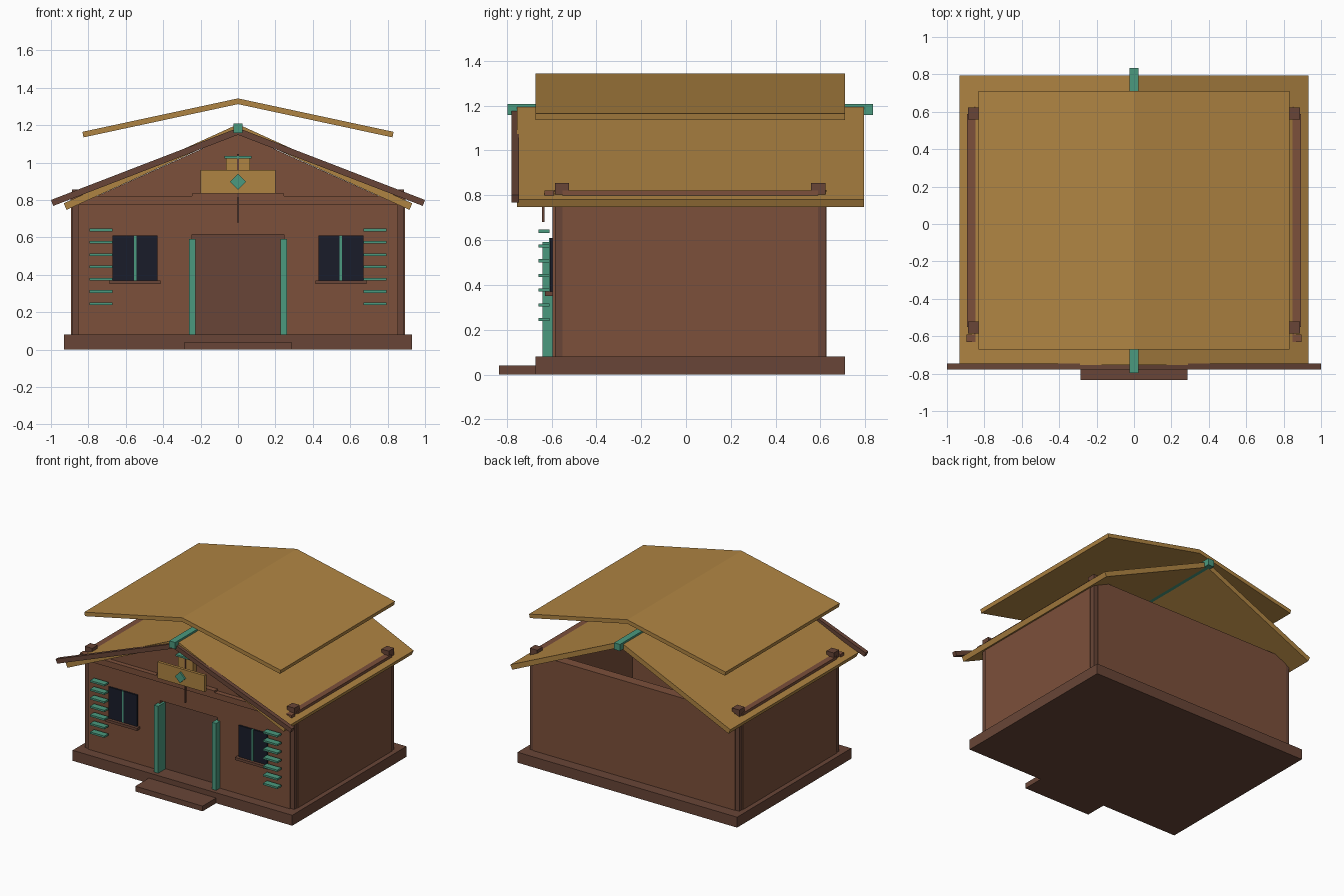
import bpy, bmesh
from math import hypot

if "Cube" in bpy.data.objects:
    bpy.data.objects.remove(bpy.data.objects["Cube"])


def material(name, rgb):
    m = bpy.data.materials.new(name)
    m.diffuse_color = (*rgb, 1)
    m.use_nodes = True
    m.node_tree.nodes["Principled BSDF"].inputs["Base Color"].default_value = m.diffuse_color
    return m


WALL = material("wall_brown", (0.20, 0.08, 0.043))
TRIM = material("trim_brown", (0.14, 0.06, 0.038))
GOLD = material("roof_gold", (0.43, 0.23, 0.055))
TEAL = material("teal", (0.07, 0.32, 0.21))
GLASS = material("dark_glass", (0.010, 0.012, 0.023))


def prism(name, pts, y0, y1, mat):
    """Extrude an x-z outline from y0 to y1."""
    bm = bmesh.new()
    face = bm.faces.new([bm.verts.new((x, y0, z)) for x, z in pts])
    ext = bmesh.ops.extrude_face_region(bm, geom=[face])
    for v in ext["geom"]:
        if isinstance(v, bmesh.types.BMVert):
            v.co.y = y1
    bmesh.ops.recalc_face_normals(bm, faces=bm.faces)
    me = bpy.data.meshes.new(name)
    bm.to_mesh(me)
    bm.free()
    me.materials.append(mat)
    ob = bpy.data.objects.new(name, me)
    bpy.context.collection.objects.link(ob)
    return ob


def box(name, x0, x1, y0, y1, z0, z1, mat):
    return prism(name, [(x0, z0), (x1, z0), (x1, z1), (x0, z1)], y0, y1, mat)


def pair(name, x0, x1, *rest):
    """A box on the right and its mirror on the left."""
    box(name + "_right", x0, x1, *rest)
    box(name + "_left", -x1, -x0, *rest)


def chevron(name, half, apex, slope, thick, y0, y1, mat):
    """Two mitred sloping slabs with square-cut eaves."""
    n = hypot(1, slope)
    ex, ez = half - thick * slope / n, apex - slope * half - thick / n
    low = apex - thick * n
    pts = [(-half, apex - slope * half), (-ex, ez), (0, low), (ex, ez),
           (half, apex - slope * half), (0, apex)]
    return prism(name, pts, y0, y1, mat)


# Foundation and step
box("foundation", -0.93, 0.93, -0.672, 0.71, 0, 0.08, TRIM)
box("front_step", -0.285, 0.285, -0.835, -0.672, 0, 0.04, TRIM)

# Hollow walls, front one with gable and doorway
half = [(0.245, 0.615), (0.245, 0.08), (0.855, 0.08), (0.855, 0.82), (0.755, 0.82)]
outline = half + [(0, 1.16)] + [(-x, z) for x, z in reversed(half)]
prism("front_wall", outline, -0.595, -0.52, WALL)
box("back_wall", -0.855, 0.855, 0.55, 0.627, 0.08, 0.82, WALL)
pair("side_wall", 0.818, 0.893, -0.552, 0.588, 0.08, 0.82, WALL)

# Corner posts rising through the roof
for label, y in (("front", -0.553), ("back", 0.59)):
    pair(label + "_post", 0.825, 0.887, y - 0.032, y + 0.032, 0.08, 0.855, TRIM)

# Front tie beam and shelf
box("tie_beam", -0.896, 0.896, -0.632, -0.59, 0.775, 0.82, WALL)
box("sign_shelf", -0.245, 0.245, -0.636, -0.58, 0.816, 0.835, WALL)

# Door and its pillars
box("door", -0.25, 0.25, -0.55, -0.53, 0.08, 0.62, TRIM)
pair("door_pillar", 0.228, 0.263, -0.64, -0.545, 0.08, 0.592, TEAL)

# Windows with mullion, sill and slats
pair("window_glass", 0.43, 0.672, -0.607, -0.59, 0.37, 0.61, GLASS)
pair("window_mullion", 0.544, 0.556, -0.611, -0.6, 0.37, 0.61, TEAL)
pair("window_sill", 0.415, 0.687, -0.63, -0.59, 0.35, 0.37, TRIM)
for i in range(7):
    z = 0.245 + i * 0.0657
    pair(f"shutter_slat_{i + 1}", 0.672, 0.793, -0.657, -0.608, z - 0.007, z + 0.007, TEAL)

# Lower roof, ridge beam and front verge boards
chevron("lower_roof", 0.932, 1.205, 0.454, 0.038, -0.755, 0.794, GOLD)
box("ridge_beam", -0.025, 0.025, -0.797, 0.835, 1.157, 1.208, TEAL)
chevron("verge_boards", 1.0, 1.185, 0.385, 0.034, -0.778, -0.745, TRIM)

# Floating upper roof
chevron("upper_roof", 0.832, 1.343, 0.215, 0.03, -0.672, 0.71, GOLD)

# Gable sign: backing, cap, hanging rod, panel and diamond
box("sign_backing", -0.065, 0.065, -0.635, -0.59, 0.82, 1.025, GOLD)
box("sign_cap", -0.073, 0.073, -0.65, -0.59, 1.022, 1.035, TEAL)
box("hanging_rod", -0.005, 0.005, -0.642, -0.632, 0.68, 1.045, TRIM)
box("sign_panel", -0.2, 0.2, -0.69, -0.668, 0.835, 0.96, GOLD)
d = 0.042
prism("sign_diamond", [(-d, 0.897), (0, 0.897 - d), (d, 0.897), (0, 0.897 + d)],
      -0.703, -0.685, TEAL)
